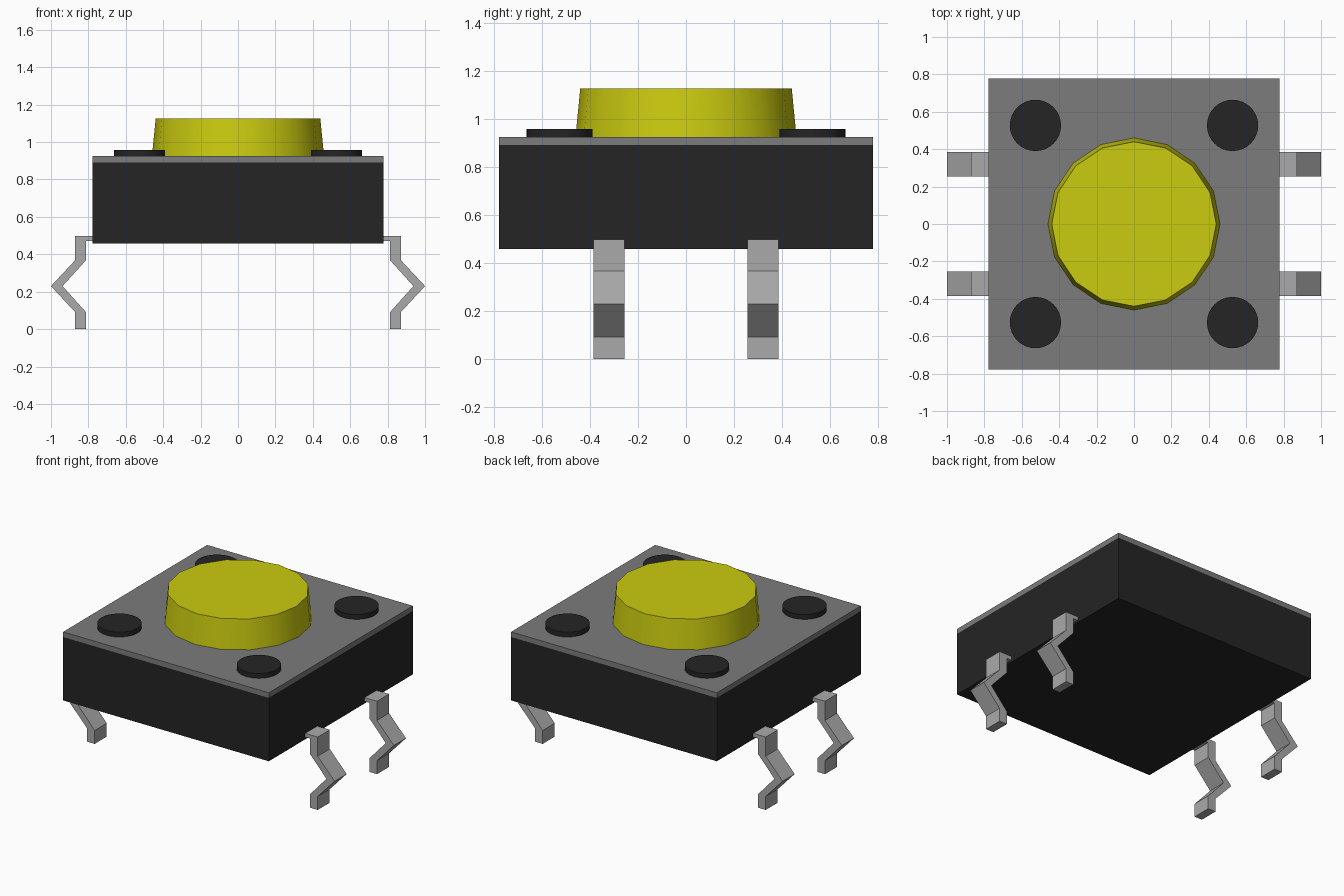
import bpy
import bmesh
import math

cube = bpy.data.objects.get("Cube")
if cube:
    bpy.data.objects.remove(cube, do_unlink=True)


def material(name, rgb):
    m = bpy.data.materials.new(name)
    m.use_nodes = True
    color = (*rgb, 1)
    m.diffuse_color = color
    m.node_tree.nodes["Principled BSDF"].inputs["Base Color"].default_value = color
    return m


black = material("black plastic", (0.018, 0.018, 0.018))
grey = material("grey plate", (0.2, 0.2, 0.2))
metal = material("light metal", (0.4, 0.4, 0.4))
yellow = material("yellow plastic", (0.6, 0.6, 0.005))


def box(name, size, z0, z1, mat):
    bpy.ops.mesh.primitive_cube_add(size=1, location=(0, 0, (z0 + z1) / 2))
    ob = bpy.context.object
    ob.name = name
    ob.scale = (size, size, z1 - z0)
    bpy.ops.object.transform_apply(location=False, rotation=False, scale=True)
    ob.data.materials.append(mat)


def disc(name, x, y, r0, r1, z0, z1, sides, mat):
    bpy.ops.mesh.primitive_cone_add(vertices=sides, radius1=r0, radius2=r1,
                                    depth=z1 - z0, location=(x, y, (z0 + z1) / 2))
    ob = bpy.context.object
    ob.name = name
    ob.data.materials.append(mat)
    bpy.ops.object.shade_smooth_by_angle(angle=math.radians(30))


# Housing and cover plate
box("housing", 1.555, 0.457, 0.89, black)
box("cover_plate", 1.555, 0.89, 0.925, grey)

# Push button
disc("button", 0, 0, 0.46, 0.44, 0.925, 1.127, 16, yellow)

# Corner rivets
for sx, side in ((1, "left"), (-1, "right")):
    for sy, end in ((-1, "front"), (1, "back")):
        disc(f"rivet_{end}_{side}", sx * 0.527, sy * 0.527,
             0.137, 0.137, 0.92, 0.958, 32, black)

# Bent legs: side outline extruded along y
outline = [(0.76, 0.498), (0.872, 0.498), (0.872, 0.367), (1, 0.23),
           (0.872, 0.092), (0.872, 0), (0.814, 0), (0.814, 0.092),
           (0.938, 0.23), (0.814, 0.367), (0.814, 0.472), (0.76, 0.472)]


def leg(name, sx, y):
    bm = bmesh.new()
    face = bm.faces.new([bm.verts.new((sx * x, y - 0.065, z)) for x, z in outline])
    ext = bmesh.ops.extrude_face_region(bm, geom=[face])
    verts = [v for v in ext["geom"] if isinstance(v, bmesh.types.BMVert)]
    bmesh.ops.translate(bm, verts=verts, vec=(0, 0.13, 0))
    bmesh.ops.recalc_face_normals(bm, faces=bm.faces)
    me = bpy.data.meshes.new(name)
    bm.to_mesh(me)
    bm.free()
    me.materials.append(metal)
    bpy.context.collection.objects.link(bpy.data.objects.new(name, me))


for sx, side in ((1, "left"), (-1, "right")):
    for y, end in ((-0.32, "front"), (0.32, "back")):
        leg(f"leg_{end}_{side}", sx, y)
